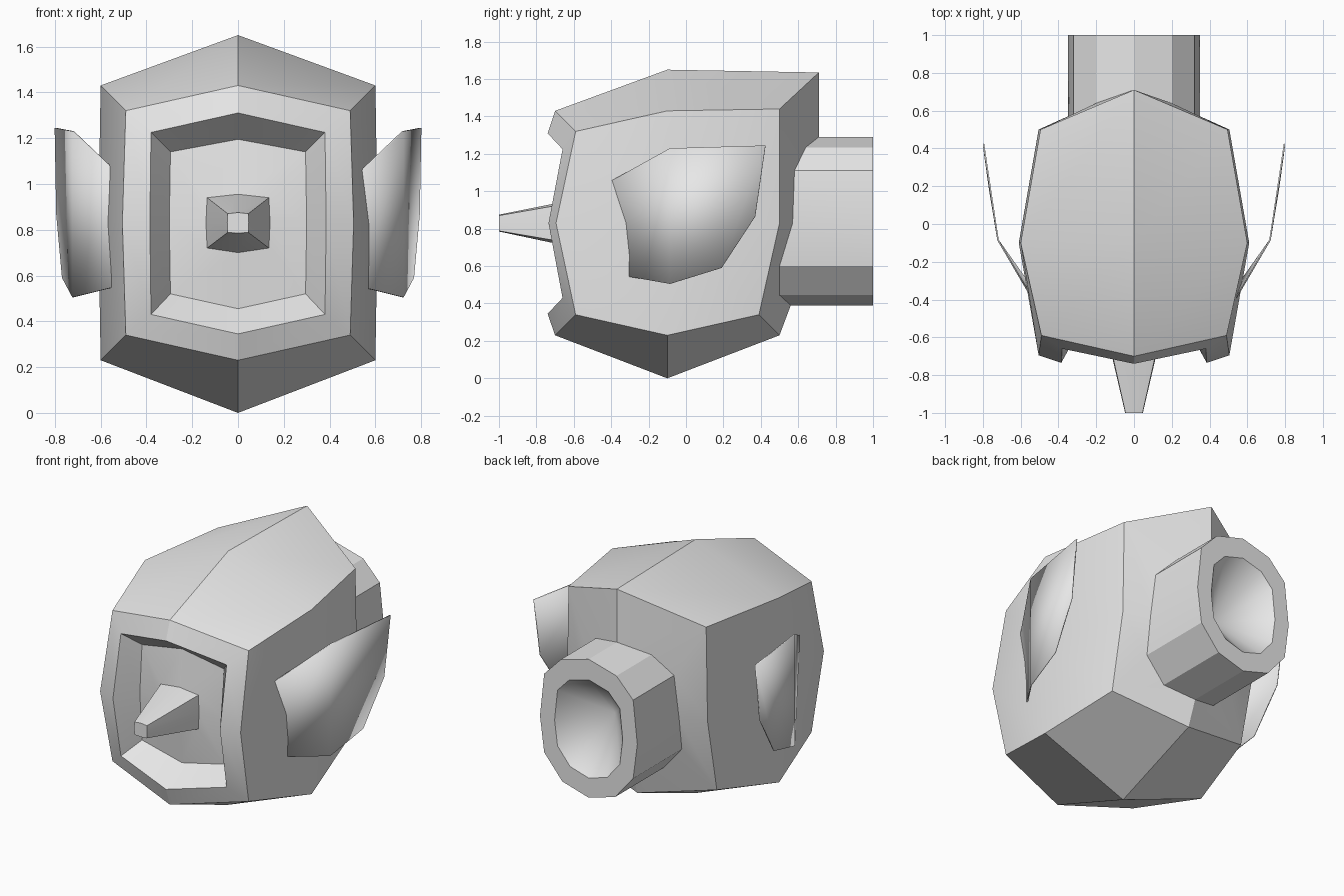
import bpy
import bmesh

cube = bpy.data.objects.get("Cube")
if cube:
    bpy.data.objects.remove(cube, do_unlink=True)

grey = bpy.data.materials.new("light_grey")
grey.use_nodes = True
grey.diffuse_color = (0.8, 0.8, 0.8, 1)
grey.node_tree.nodes["Principled BSDF"].inputs["Base Color"].default_value = (0.8, 0.8, 0.8, 1)


def make_object(name, bm):
    mesh = bpy.data.meshes.new(name)
    bm.to_mesh(mesh)
    bm.free()
    mesh.materials.append(grey)
    obj = bpy.data.objects.new(name, mesh)
    bpy.context.collection.objects.link(obj)
    return obj


def smooth(obj):
    bpy.ops.object.select_all(action="DESELECT")
    obj.select_set(True)
    bpy.context.view_layer.objects.active = obj
    bpy.ops.object.shade_smooth_by_angle(angle=0.524)


def ring(bm, half):
    """Vertices of a closed symmetric ring, from its right half (top to bottom)."""
    mirrored = [(-x, y, z) for x, y, z in half[-2:0:-1]]
    return [bm.verts.new(p) for p in half + mirrored]


def loft(bm, rings):
    for a, b in zip(rings, rings[1:]):
        n = len(a)
        for i in range(n):
            j = (i + 1) % n
            bm.faces.new((a[i], a[j], b[j], b[i]))


def section(x, xm, zs, ys):
    """Five-point half section: top, upper corner, side, lower corner, bottom."""
    return list(zip((0, x, xm, x, 0), ys, zs))


# Half outline of the rear tube: where it meets the shell
tube_root = [(0, 0.71, 1.29), (0.20, 0.64, 1.235), (0.32, 0.58, 1.11), (0.35, 0.57, 0.83),
             (0.32, 0.50, 0.60), (0.19, 0.50, 0.445), (0, 0.56, 0.39)]
nose_base = section(0.135, 0.14, (0.955, 0.94, 0.83, 0.72, 0.70), (-0.60,) * 5)

# Head shell: recessed face, rim, widest section and back
bm = bmesh.new()
shell = [
    nose_base,
    section(0.295, 0.30, (1.195, 1.14, 0.83, 0.52, 0.455), (-0.575, -0.565, -0.58, -0.565, -0.575)),
    section(0.38, 0.385, (1.31, 1.225, 0.83, 0.43, 0.345), (-0.74, -0.66, -0.735, -0.66, -0.74)),
    section(0.49, 0.505, (1.43, 1.32, 0.83, 0.34, 0.23), (-0.70, -0.59, -0.695, -0.59, -0.70)),
    section(0.60, 0.61, (1.65, 1.43, 0.83, 0.23, 0), (-0.10,) * 5),
    section(0.495, 0.505, (1.635, 1.44, 0.83, 0.34, 0.23), (0.71, 0.50, 0.50, 0.39, 0.50)),
]
rings = [ring(bm, s) for s in shell]
loft(bm, rings)

# Back faces join the shell to the rounder tube outline
back, root = rings[-1], ring(bm, tube_root)
for outer, inner in (((0, 1), (1, 0)), ((1,), (2, 1)), ((1, 2), (3, 2)),
                     ((2, 3), (4, 3)), ((3,), (5, 4)), ((3, 4), (6, 5))):
    bm.faces.new([back[i] for i in outer] + [root[i] for i in inner])
    left = [back[-i % len(back)] for i in outer] + [root[-i % len(root)] for i in inner]
    bm.faces.new(left[::-1])
smooth(make_object("head_shell", bm))

# Rear tube with a conical hollow
bm = bmesh.new()
end = [(x, 1, z) for x, y, z in tube_root]
lip = [(x * 0.7, 1, 0.83 + (z - 0.83) * 0.71) for x, y, z in tube_root]
rings = [ring(bm, h) for h in (tube_root, end, lip)]
loft(bm, rings)
apex = bm.verts.new((0, 0.73, 0.84))
for a, b in zip(rings[-1], rings[-1][1:] + rings[-1][:1]):
    bm.faces.new((a, b, apex))
smooth(make_object("rear_tube", bm))

# Tapered nose
bm = bmesh.new()
tip = section(0.045, 0.047, (0.875, 0.87, 0.83, 0.788, 0.785), (-1,) * 5)
rings = [ring(bm, h) for h in (tip, nose_base)]
loft(bm, rings)
bm.faces.new(rings[0][::-1])
smooth(make_object("nose", bm))

# Thin folded side fins
outline = [(0.535, -0.40, 1.055), (0.72, -0.085, 1.23), (0.797, 0.425, 1.245), (0.79, 0.37, 0.865),
           (0.765, 0.19, 0.59), (0.72, -0.085, 0.505), (0.54, -0.34, 0.55)]
for side, name in ((1, "left_fin"), (-1, "right_fin")):
    bm = bmesh.new()
    v = [bm.verts.new((side * x, y, z)) for x, y, z in outline]
    for ids in ((6, 5, 1, 0), (5, 4, 3, 2, 1)):
        bm.faces.new([v[i] for i in ids[::side]])
    fin = make_object(name, bm)
    thick = fin.modifiers.new("thickness", "SOLIDIFY")
    thick.thickness = 0.008
    thick.offset = 0
    smooth(fin)
